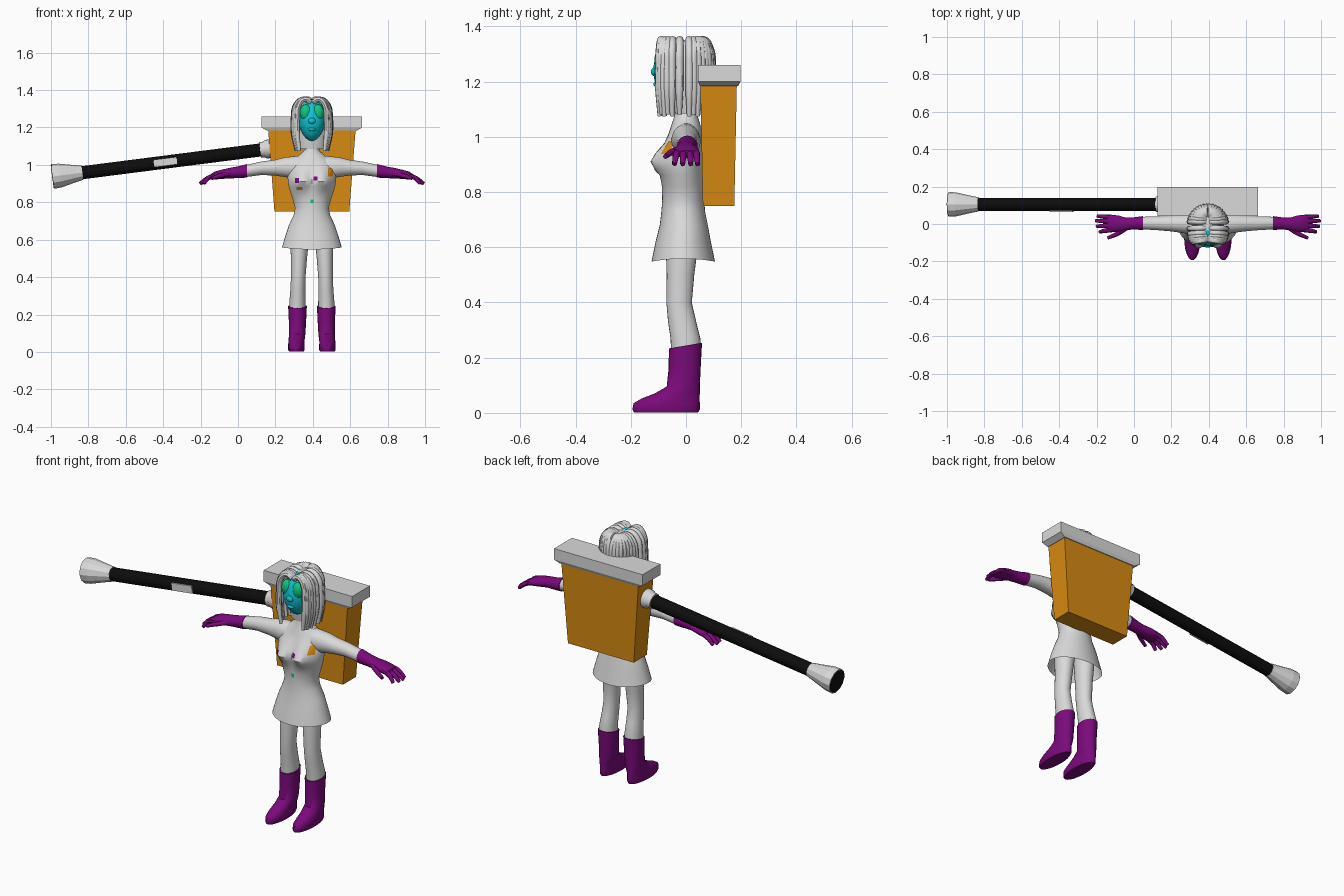
import bpy, bmesh, math
from mathutils import Vector

cube = bpy.data.objects.get("Cube")
if cube:
    bpy.data.objects.remove(cube, do_unlink=True)

CX = 0.395  # the figure stands off centre
SIDES = (("left", 1), ("right", -1))


def material(name, rgb):
    m = bpy.data.materials.new(name)
    m.use_nodes = True
    m.diffuse_color = (*rgb, 1)
    m.node_tree.nodes["Principled BSDF"].inputs["Base Color"].default_value = (*rgb, 1)
    return m


GREY = material("light grey", (0.7, 0.7, 0.7))
PURPLE = material("purple", (0.2, 0.003, 0.2))
ORANGE = material("orange", (0.69, 0.26, 0.006))
BLACK = material("black", (0.004, 0.004, 0.004))
CYAN = material("cyan", (0.005, 0.56, 0.66))
GREEN = material("green", (0.005, 0.56, 0.22))


def finish(name, bm, mat, smooth=True, loc=(CX, 0, 0)):
    bmesh.ops.recalc_face_normals(bm, faces=bm.faces)
    mesh = bpy.data.meshes.new(name)
    bm.to_mesh(mesh)
    bm.free()
    mesh.materials.append(mat)
    ob = bpy.data.objects.new(name, mesh)
    ob.location = loc
    bpy.context.collection.objects.link(ob)
    if smooth:
        bpy.ops.object.select_all(action='DESELECT')
        ob.select_set(True)
        bpy.context.view_layer.objects.active = ob
        bpy.ops.object.shade_smooth_by_angle(angle=math.radians(45))
    return ob


def loft(name, rings, mat, axis="z", sides=24, caps=(True, True), shape=None, **kw):
    """Skin rings of (position on axis, centre a, centre b, radius a, radius b)."""
    bm = bmesh.new()
    turn, grow = (math.pi / 4, math.sqrt(2)) if sides == 4 else (0, 1)
    loops = []
    for p, ca, cb, ra, rb in rings:
        loop = []
        for i in range(sides):
            t = 2 * math.pi * i / sides + turn
            a, b = ca + grow * ra * math.cos(t), cb + grow * rb * math.sin(t)
            co = Vector((a, b, p) if axis == "z" else (p, a, b))
            if shape:
                shape(co)
            loop.append(bm.verts.new(co))
        loops.append(loop)
    for lo, hi in zip(loops, loops[1:]):
        for i in range(sides):
            j = (i + 1) % sides
            bm.faces.new((lo[i], lo[j], hi[j], hi[i]))
    for wanted, loop in zip(caps, (loops[0], loops[-1])):
        if wanted:
            bm.faces.new(loop)
    return finish(name, bm, mat, **kw)


def ball(name, centre, radii, mat, shape=None):
    bm = bmesh.new()
    bmesh.ops.create_uvsphere(bm, u_segments=24, v_segments=16, radius=1)
    for v in bm.verts:
        v.co = Vector(c + r * k for c, r, k in zip(centre, radii, v.co))
        if shape:
            shape(v.co)
    return finish(name, bm, mat)


def tubes(name, paths, radius, mat, taper=0.7):
    """Several rounded strands as one mesh."""
    cu = bpy.data.curves.new(name, 'CURVE')
    cu.dimensions = '3D'
    cu.bevel_depth, cu.bevel_resolution, cu.resolution_u = radius, 2, 5
    cu.use_fill_caps = True
    for path in paths:
        sp = cu.splines.new('BEZIER')
        sp.bezier_points.add(len(path) - 1)
        for bp, co in zip(sp.bezier_points, path):
            bp.co = co
            bp.handle_left_type = bp.handle_right_type = 'AUTO'
        sp.bezier_points[-1].radius = taper
    tmp = bpy.data.objects.new(name + "_path", cu)
    bpy.context.collection.objects.link(tmp)
    bpy.context.view_layer.update()
    mesh = tmp.evaluated_get(bpy.context.evaluated_depsgraph_get()).to_mesh()
    bm = bmesh.new()
    bm.from_mesh(mesh)
    bpy.data.objects.remove(tmp, do_unlink=True)
    return finish(name, bm, mat)


# Dress: one lofted body with a bust and an open, flared hem
def bust(co):
    if co.y < 0:
        co.y -= 0.052 * math.exp(-((co.z - 0.912) / 0.045) ** 2
                                 - ((abs(co.x) - 0.055) / 0.05) ** 2)
    if co.z < 0.6:
        co.z += 0.4 * co.x ** 2


dress = loft("dress", [(z, 0, cy, rx, ry) for z, cy, rx, ry in (
    (0.548, -0.01, 0.16, 0.115), (0.62, -0.01, 0.142, 0.1), (0.68, -0.008, 0.122, 0.087),
    (0.73, -0.01, 0.098, 0.079), (0.77, -0.01, 0.09, 0.076), (0.82, -0.01, 0.104, 0.077),
    (0.86, -0.011, 0.117, 0.076), (0.885, -0.011, 0.124, 0.075), (0.91, -0.011, 0.128, 0.074),
    (0.94, -0.01, 0.13, 0.072), (0.98, -0.008, 0.128, 0.066), (1.02, 0, 0.108, 0.06),
    (1.05, 0, 0.07, 0.05), (1.075, 0, 0.042, 0.042), (1.11, 0, 0.035, 0.036),
    (1.18, -0.005, 0.034, 0.036))], GREY, sides=40, caps=(False, True), shape=bust)


# Badges: thin patches laid on the front of the dress
def badge(name, x, z, w, h, mat):
    bm = bmesh.new()
    bmesh.ops.create_grid(bm, x_segments=5, y_segments=5, size=0.5)
    for v in bm.verts:
        px, pz = x + v.co.x * w, z + v.co.y * h
        hit, co, normal, _ = dress.ray_cast((px, -1, pz), (0, 1, 0))
        v.co = co + Vector((0, -0.004, 0))
    finish(name, bm, mat)


bpy.context.view_layer.update()
badge("badge_right", -0.08, 0.917, 0.022, 0.028, PURPLE)
badge("badge_middle", 0.02, 0.928, 0.022, 0.022, PURPLE)
badge("badge_low", -0.065, 0.875, 0.032, 0.016, ORANGE)
badge("badge_left", 0.1, 0.96, 0.026, 0.045, ORANGE)
badge("buckle", 0, 0.805, 0.016, 0.02, GREEN)


# Limbs
def slant(co):
    if co.z > 0.23:
        co.z += 0.17 * co.y


for side, s in SIDES:
    loft(side + "_leg", [(z, s * x, cy, rx, ry) for z, x, cy, rx, ry in (
        (0.2, 0.078, 0, 0.044, 0.053), (0.27, 0.077, -0.002, 0.043, 0.054),
        (0.33, 0.075, -0.014, 0.04, 0.051), (0.4, 0.073, -0.025, 0.039, 0.046),
        (0.5, 0.069, -0.02, 0.043, 0.05), (0.6, 0.066, -0.015, 0.05, 0.058),
        (0.68, 0.06, -0.01, 0.05, 0.06))], GREY)
    loft(side + "_boot", [(z, s * x, cy, rx, ry) for z, x, cy, rx, ry in (
        (0.002, 0.083, -0.072, 0.04, 0.116), (0.012, 0.083, -0.072, 0.044, 0.122),
        (0.035, 0.083, -0.07, 0.044, 0.12), (0.052, 0.083, -0.056, 0.043, 0.105),
        (0.07, 0.081, -0.032, 0.043, 0.082), (0.095, 0.079, -0.01, 0.044, 0.06),
        (0.16, 0.077, -0.005, 0.046, 0.058), (0.244, 0.077, -0.002, 0.05, 0.06))],
        PURPLE, shape=slant)
    loft(side + "_sleeve", [(s * d, cy, cz, ry, rz) for d, cy, cz, ry, rz in (
        (0.05, 0, 0.99, 0.05, 0.06), (0.1, 0, 0.986, 0.053, 0.06),
        (0.148, 0.002, 0.988, 0.048, 0.052), (0.2, 0.003, 0.985, 0.042, 0.042),
        (0.27, 0.004, 0.982, 0.037, 0.036), (0.36, 0.005, 0.966, 0.033, 0.032))], GREY, axis="x")
    loft(side + "_glove", [(s * d, cy, cz, ry, rz) for d, cy, cz, ry, rz in (
        (0.348, 0.005, 0.968, 0.037, 0.036), (0.4, 0.003, 0.96, 0.032, 0.031),
        (0.44, 0, 0.956, 0.034, 0.028), (0.48, 0.002, 0.95, 0.044, 0.025),
        (0.52, 0.004, 0.943, 0.045, 0.021), (0.54, 0.004, 0.938, 0.038, 0.013))], PURPLE, axis="x")
    fingers = [[(s * 0.5, y, 0.945), (s * 0.55, (y + tip) / 2, 0.932), (s * d, tip, 0.9)]
               for y, tip, d in ((0.036, 0.042, 0.59), (0.014, 0.017, 0.6),
                                 (-0.008, -0.012, 0.595), (-0.03, -0.042, 0.578))]
    fingers.append([(s * 0.43, -0.018, 0.955), (s * 0.48, -0.05, 0.945), (s * 0.535, -0.075, 0.928)])
    tubes(side + "_fingers", fingers, 0.0125, PURPLE)


# Head with large eyes and a small nose
def jaw(co):
    if co.z < 1.24:
        co.x *= 1 - 1.6 * (1.24 - co.z)


ball("face", (0, -0.045, 1.24), (0.074, 0.073, 0.112), CYAN, shape=jaw)
ball("nose", (0, -0.114, 1.235), (0.02, 0.013, 0.016), CYAN)
ball("lips", (0, -0.104, 1.19), (0.022, 0.014, 0.01), CYAN)
for side, s in SIDES:
    ball(side + "_eye", (s * 0.032, -0.088, 1.28), (0.032, 0.026, 0.043), GREEN)

# Hair: strands combed from a parting over a plain under-layer
loft("hair_under_layer", [(z, 0, cy, rx, ry) for z, cy, rx, ry in (
    (1.085, 0.025, 0.08, 0.066), (1.2, 0.02, 0.092, 0.08), (1.28, 0.018, 0.09, 0.08),
    (1.325, 0.01, 0.072, 0.072), (1.35, 0, 0.035, 0.055))], GREY)
COUNT = 15
for side, s in SIDES:
    strands = []
    for i in range(COUNT):
        t = math.radians(38 + 138 * i / (COUNT - 1))
        power = 0.5 if t < math.pi / 2 else 1
        x = 0.099 * math.sin(t) ** power
        y = -0.11 * math.cos(t) ** 0.5 if t < math.pi / 2 else -0.096 * math.cos(t)
        root = max(-0.085, min(y * 0.9, 0.03 + 0.1 * y))
        strands.append([(s * 0.006, root, 1.335),
                        (s * (0.012 + 0.33 * x), root + (y - root) * 0.4, 1.351),
                        (s * (0.006 + 0.8 * x), root + (y - root) * 0.82, 1.322),
                        (s * x, y, 1.25), (s * x, y, 1.17),
                        (s * x * 0.86, y * 0.97, 1.075 + 0.006 * (i % 2))])
    tubes(side + "_hair", strands, 0.0142, GREY, taper=0.6)

# Backpack
loft("backpack", [(0.75, 0, 0.118, 0.2, 0.057), (1.19, 0, 0.118, 0.234, 0.066)],
     ORANGE, sides=4, smooth=False)
loft("backpack_lid", [(1.183, 0, 0.12, 0.24, 0.069), (1.2, 0, 0.12, 0.269, 0.077),
                      (1.26, 0, 0.12, 0.269, 0.077)], GREY, sides=4, smooth=False)


# Launcher tube sloping away from the backpack
def launcher(name, profile, mat, sides=12, smooth=False, cy=0):
    ob = loft(name, [(-d, cy, 0, ry, rz) for d, ry, rz in profile], mat, axis="x",
              sides=sides, smooth=smooth, loc=(0.16, 0.105, 1.085))
    ob.rotation_euler.y = -0.127


launcher("launcher_tube", [(0, 0.035, 0.035), (1.01, 0.035, 0.035)], BLACK)
launcher("launcher_collar", [(-0.04, 0.05, 0.05), (0.012, 0.05, 0.05), (0.022, 0.042, 0.042),
                             (0.042, 0.042, 0.042)], GREY, sides=20, smooth=True)
launcher("launcher_muzzle", [(1, 0.038, 0.038), (1.04, 0.046, 0.046), (1.12, 0.064, 0.064),
                             (1.16, 0.066, 0.066)], GREY)
launcher("launcher_mouth", [(1.158, 0.061, 0.061), (1.163, 0.061, 0.061)], BLACK)
launcher("launcher_plate", [(0.49, 0.004, 0.02), (0.615, 0.004, 0.02)], GREY, sides=4, cy=-0.036)
